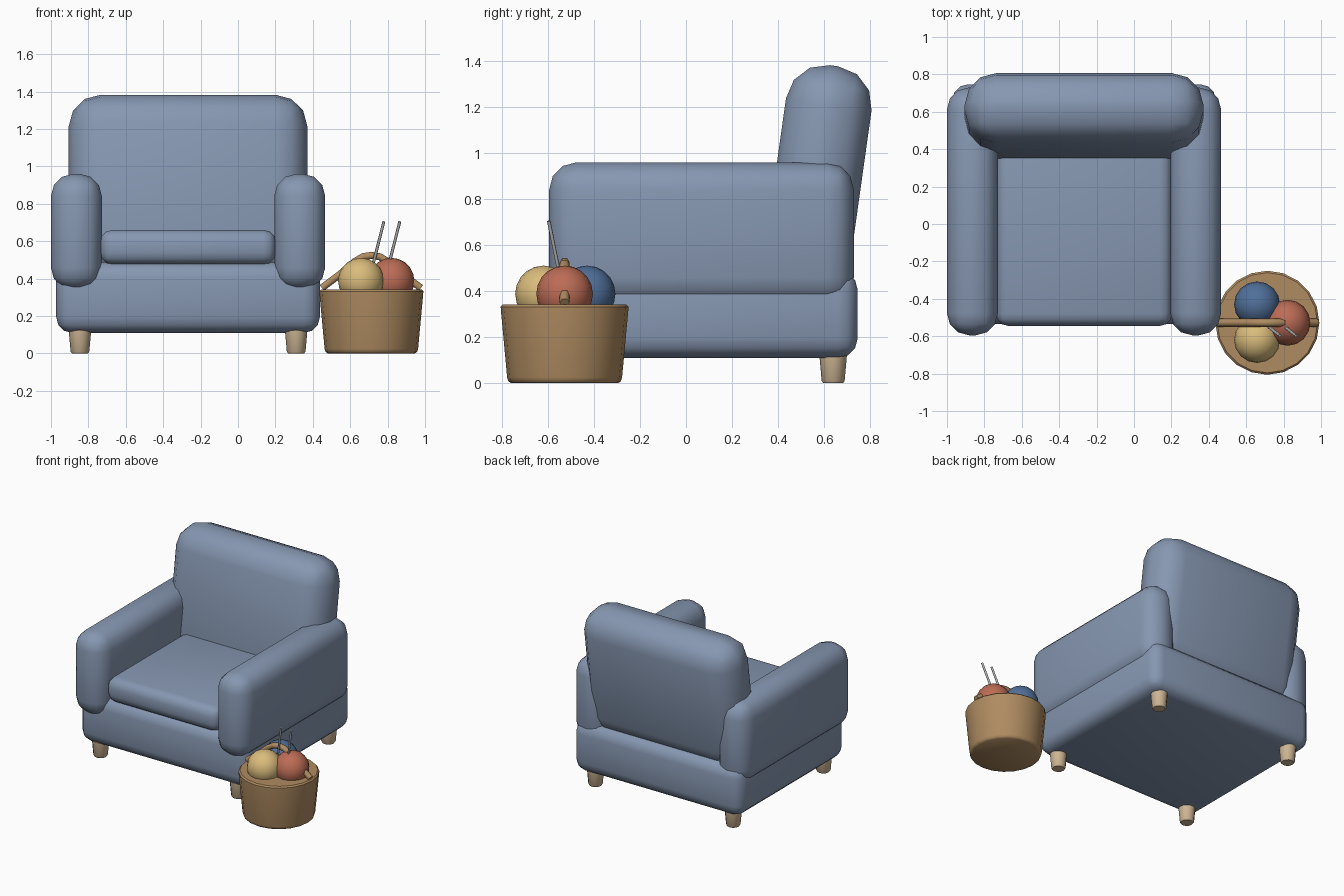
import bpy, bmesh, math
from mathutils import Vector

if "Cube" in bpy.data.objects:
    bpy.data.objects.remove(bpy.data.objects["Cube"])


def material(name, rgb):
    m = bpy.data.materials.new(name)
    m.diffuse_color = (*rgb, 1)
    m.use_nodes = True
    m.node_tree.nodes["Principled BSDF"].inputs["Base Color"].default_value = m.diffuse_color
    return m


FABRIC = material("blue_grey_fabric", (0.24, 0.31, 0.44))
WOOD = material("pale_wood", (0.62, 0.47, 0.30))
WICKER = material("wicker", (0.43, 0.26, 0.12))
YELLOW = material("yellow_yarn", (0.70, 0.50, 0.20))
RED = material("red_yarn", (0.50, 0.15, 0.09))
BLUE = material("blue_yarn", (0.08, 0.16, 0.32))
STEEL = material("steel", (0.45, 0.45, 0.45))


def finish(bm, name, mat, loc=(0, 0, 0), angle=45):
    me = bpy.data.meshes.new(name)
    bmesh.ops.recalc_face_normals(bm, faces=bm.faces)
    bm.to_mesh(me)
    bm.free()
    ob = bpy.data.objects.new(name, me)
    bpy.context.collection.objects.link(ob)
    ob.location = loc
    me.materials.append(mat)
    bpy.ops.object.select_all(action='DESELECT')
    ob.select_set(True)
    bpy.context.view_layer.objects.active = ob
    bpy.ops.object.shade_smooth_by_angle(angle=math.radians(angle))
    return ob


def cushion(name, lo, hi, bevel, segments=3, tilt=0):
    """Rounded box between two corners, optionally leaning back."""
    lo, hi = Vector(lo), Vector(hi)
    bm = bmesh.new()
    bmesh.ops.create_cube(bm, size=1)
    bmesh.ops.scale(bm, vec=hi - lo, verts=bm.verts)
    bmesh.ops.bevel(bm, geom=bm.edges[:], offset=bevel, segments=segments,
                    profile=0.5, affect='EDGES')
    ob = finish(bm, name, FABRIC, (lo + hi) / 2)
    ob.rotation_euler.x = math.radians(tilt)
    return ob


def lathe(name, profile, sides, mat, loc):
    """Closed turned shape from (radius, height) points."""
    bm = bmesh.new()
    rings = [[bm.verts.new((r * math.cos(2 * math.pi * i / sides),
                            r * math.sin(2 * math.pi * i / sides), z))
              for i in range(sides)] for r, z in profile]
    for a, b in zip(rings, rings[1:]):
        for i in range(sides):
            j = (i + 1) % sides
            bm.faces.new((a[i], a[j], b[j], b[i]))
    bm.faces.new(rings[0])
    bm.faces.new(rings[-1])
    return finish(bm, name, mat, loc)


def rod(name, points, radius, mat, resolution):
    """Round tube along a path, turned into a mesh."""
    cu = bpy.data.curves.new(name, 'CURVE')
    cu.dimensions = '3D'
    cu.bevel_depth = radius
    cu.bevel_resolution = resolution
    cu.use_fill_caps = True
    sp = cu.splines.new('POLY')
    sp.points.add(len(points) - 1)
    for p, co in zip(sp.points, points):
        p.co = (*co, 1)
    cu.materials.append(mat)
    ob = bpy.data.objects.new(name, cu)
    bpy.context.collection.objects.link(ob)
    bpy.ops.object.select_all(action='DESELECT')
    ob.select_set(True)
    bpy.context.view_layer.objects.active = ob
    bpy.ops.object.convert(target='MESH')


# Armchair upholstery
CX = -0.267
cushion("base", (CX - 0.705, -0.535, 0.11), (CX + 0.705, 0.747, 0.49), 0.085)
cushion("seat", (CX - 0.47, -0.545, 0.475), (CX + 0.47, 0.50, 0.66), 0.065)
cushion("backrest", (CX - 0.638, 0.388, 0.40), (CX + 0.638, 0.764, 1.385), 0.17, tilt=-8)
for side, label in ((-1, "left"), (1, "right")):
    x = CX + side * 0.597
    cushion(label + "_arm", (x - 0.136, -0.595, 0.34), (x + 0.136, 0.73, 0.96), 0.118)

# Tapered legs
for x in (CX - 0.578, CX + 0.578):
    for y, label in ((-0.44, "front_leg"), (0.64, "back_leg")):
        lathe(label, [(0.043, 0), (0.05, 0.01), (0.06, 0.122), (0.053, 0.13)], 12, WOOD, (x, y, 0))

# Basket with arched handle
BX, BY = 0.713, -0.528
lathe("basket", [(0.232, 0), (0.245, 0.008), (0.25, 0.025), (0.277, 0.315),
                 (0.278, 0.332), (0.268, 0.342)], 20, WICKER, (BX, BY, 0))
half = [(0.265, 0.35), (0.165, 0.425), (0.09, 0.49), (0.045, 0.517)]
arch = [(-x, z) for x, z in half] + [(0, 0.524)] + half[::-1]
rod("basket_handle", [(BX + x, BY, z) for x, z in arch], 0.022, WICKER, 1)

# Yarn balls
for name, mat, x, y in (("yellow_yarn_ball", YELLOW, 0.658, -0.62),
                        ("blue_yarn_ball", BLUE, 0.658, -0.43),
                        ("red_yarn_ball", RED, 0.82, -0.528)):
    bm = bmesh.new()
    bmesh.ops.create_uvsphere(bm, u_segments=16, v_segments=10, radius=0.123)
    finish(bm, name, mat, (x, y, 0.388))

# Knitting needles
for x in (0.69, 0.775):
    rod("knitting_needle", [(x, -0.525, 0.35), (x + 0.09, -0.597, 0.705)], 0.008, STEEL, 1)
